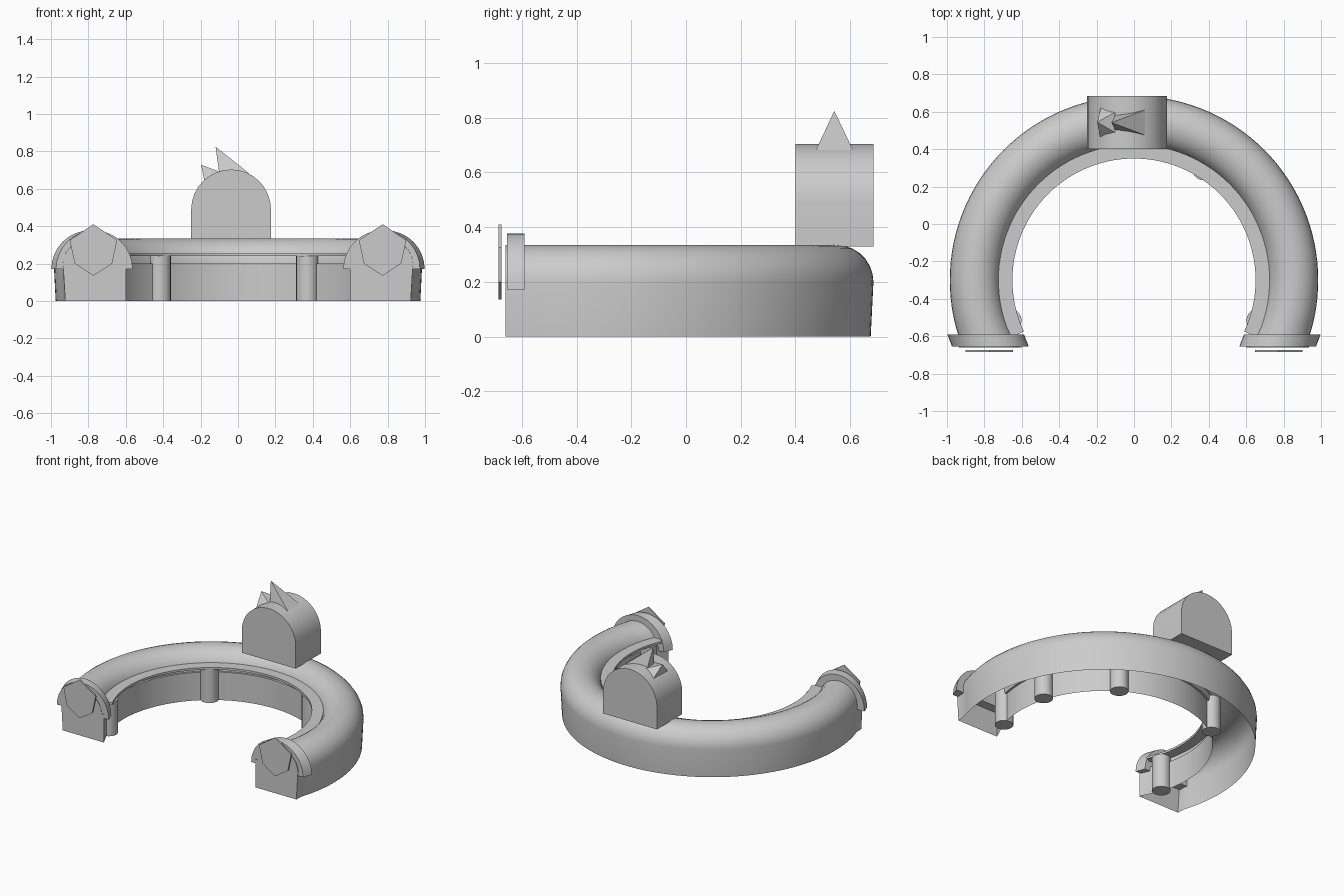
import bpy, bmesh, math
from math import sin, cos, pi, radians

if "Cube" in bpy.data.objects:
    bpy.data.objects.remove(bpy.data.objects["Cube"])

CY = -0.30  # centre of the ring in y


def make(name, verts, faces, smooth=None):
    me = bpy.data.meshes.new(name)
    me.from_pydata(verts, [], faces)
    bm = bmesh.new()
    bm.from_mesh(me)
    bmesh.ops.recalc_face_normals(bm, faces=bm.faces)
    bm.to_mesh(me)
    bm.free()
    if smooth:
        me.shade_smooth()
        me.set_sharp_from_angle(angle=radians(smooth))
    ob = bpy.data.objects.new(name, me)
    bpy.context.collection.objects.link(ob)
    return ob


def loft(name, sections, closed, smooth=None):
    """Join equal-length sections with quads and cap both ends."""
    n, m = len(sections[0]), len(sections)
    verts = [p for s in sections for p in s]
    faces = []
    for i in range(m - 1):
        for j in range(n if closed else n - 1):
            k = (j + 1) % n
            faces.append((i*n + j, i*n + k, (i+1)*n + k, (i+1)*n + j))
    faces += [tuple(range(n)), tuple((m-1)*n + j for j in range(n))]
    return make(name, verts, faces, smooth)


def ring_sections(profile, drop, steps):
    out = []
    for i in range(steps + 1):
        t = radians(-drop) + (pi + 2*radians(drop)) * i / steps
        out.append([(r*cos(t), CY + r*sin(t), z) for r, z in profile])
    return out


def prism(name, outline, y0, y1, shear=0.0, smooth=None):
    secs = [[(x, y0, z) for x, z in outline], [(x + shear, y1, z) for x, z in outline]]
    return loft(name, secs, True, smooth)


# Horseshoe shell: upright walls with a half-round top, open underneath
profile = [(0.975, 0)] + [(0.85 + 0.135*cos(pi*i/14), 0.20 + 0.135*sin(pi*i/14))
                          for i in range(15)] + [(0.70, 0.20), (0.70, 0)]
sections = ring_sections(profile, 18, 72)
end = [(0.77 + (r - 0.845)*1.18, -0.66, z) for r, z in profile]
sections = [end] + sections + [[(-x, y, z) for x, y, z in end]]
loft("horseshoe_body", sections, False, 35)

# Thin ledge around the inner wall
loft("inner_ledge", ring_sections([(0.65, 0.24), (0.725, 0.24), (0.725, 0.255), (0.65, 0.255)],
                                  25, 72), True, 35)

# Pillars under the ledge
for i, (deg, rad) in enumerate([(-18, 0.695), (17, 0.715), (58, 0.70), (126, 0.712), (198, 0.695)]):
    t = radians(deg)
    px, py = rad*cos(t), CY + rad*sin(t)
    circle = [(px + 0.06*cos(2*pi*k/20), py + 0.06*sin(2*pi*k/20)) for k in range(20)]
    loft(f"pillar_{i + 1}", [[(x, y, z) for x, y in circle] for z in (0, 0.24)], True, 35)

# Collars and gem plates at both ends
gem = [(0, 0.41), (0.127, 0.325), (0.10, 0.20), (0, 0.135), (-0.10, 0.20), (-0.127, 0.325)]
for side, s in (("left", -1), ("right", 1)):
    arch = [(s*0.775 + 0.205*cos(pi*k/16), 0.17 + 0.207*sin(pi*k/16)) for k in range(17)]
    arch = [(x + s*0.003, z) for x, z in arch]
    prism(f"{side}_collar", [(x - s*0.01, z) for x, z in arch], -0.655, -0.59, s*0.025, 35)
    prism(f"{side}_gem_plate", [(s*0.773 + x, z) for x, z in gem], -0.685, -0.675)

# Arched block on top of the ring
BX = -0.037
arch = [(BX - 0.213, 0.33), (BX + 0.213, 0.33)]
arch += [(BX + 0.213*cos(pi*k/16), 0.49 + 0.213*sin(pi*k/16)) for k in range(17)]
prism("arched_block", arch, 0.40, 0.685, 0, 35)


# Leaning spikes on the block
def spike(name, base, apex):
    make(name, base + [apex], [(0, 1, 2, 3)] + [(i, (i + 1) % 4, 4) for i in range(4)])


spike("large_spike", [(-0.10, 0.50, 0.68), (0.06, 0.475, 0.682),
                      (0.06, 0.61, 0.682), (-0.10, 0.585, 0.68)], (-0.12, 0.542, 0.825))
spike("small_spike", [(-0.18, 0.46, 0.64), (-0.095, 0.485, 0.69),
                      (-0.095, 0.60, 0.69), (-0.175, 0.63, 0.64)], (-0.197, 0.545, 0.728))
